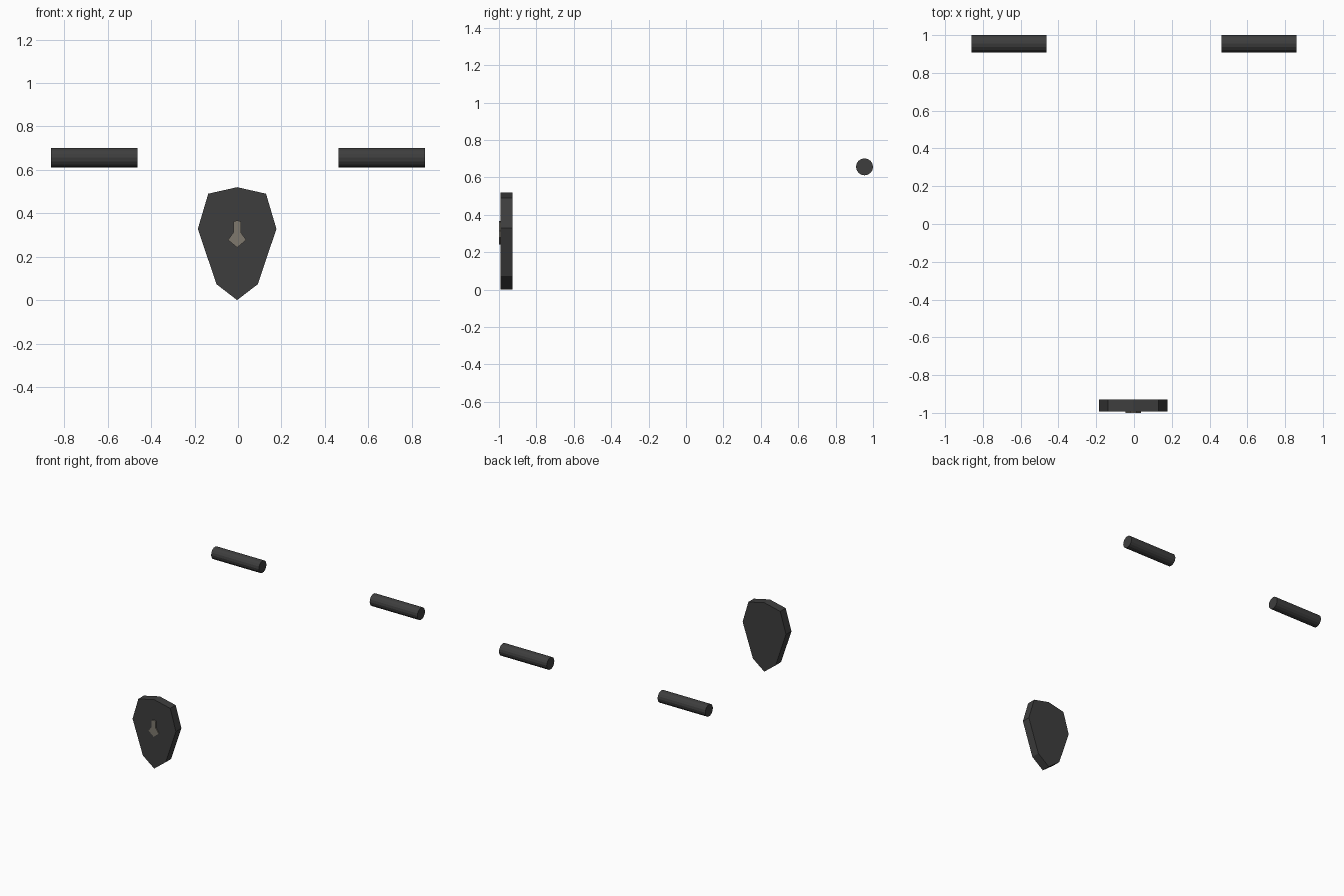
import bpy, bmesh, math
from mathutils import Matrix

if "Cube" in bpy.data.objects:
    bpy.data.objects.remove(bpy.data.objects["Cube"])


def material(name, rgb):
    m = bpy.data.materials.new(name)
    m.diffuse_color = (*rgb, 1)
    m.use_nodes = True
    m.node_tree.nodes["Principled BSDF"].inputs["Base Color"].default_value = m.diffuse_color
    return m


dark = material("dark_grey", (0.048, 0.048, 0.048))
stone = material("warm_grey", (0.21, 0.19, 0.155))


def finish(bm, name, mat):
    bmesh.ops.recalc_face_normals(bm, faces=bm.faces)
    me = bpy.data.meshes.new(name)
    bm.to_mesh(me)
    bm.free()
    me.materials.append(mat)
    ob = bpy.data.objects.new(name, me)
    bpy.context.collection.objects.link(ob)
    return ob


def plate(name, half, y0, y1, mat, cx=-0.004):
    """Extrude a left-right symmetric outline, given top to bottom as (x, z)."""
    outline = half + [(-x, z) for x, z in reversed(half) if x > 0]
    bm = bmesh.new()
    face = bm.faces.new([bm.verts.new((cx + x, y0, z)) for x, z in outline])
    ext = bmesh.ops.extrude_face_region(bm, geom=[face])
    verts = [v for v in ext["geom"] if isinstance(v, bmesh.types.BMVert)]
    bmesh.ops.translate(bm, verts=verts, vec=(0, y1 - y0, 0))
    return finish(bm, name, mat)


# Front shield-shaped plate and its small raised emblem
plate("front_plate", [(0, 0.52), (0.133, 0.49), (0.181, 0.328), (0.095, 0.073), (0, 0)],
      -0.993, -0.928, dark)
plate("front_emblem", [(0, 0.367), (0.017, 0.362), (0.017, 0.312), (0.042, 0.277), (0, 0.242)],
      -1.0, -0.992, stone)

# Pair of rear grips, lying along x
for side, label in ((-1, "left"), (1, "right")):
    bm = bmesh.new()
    bmesh.ops.create_cone(bm, cap_ends=True, segments=16, radius1=0.0455, radius2=0.0455, depth=0.398,
                          matrix=Matrix.Translation((side * 0.662, 0.9545, 0.656))
                          @ Matrix.Rotation(math.pi / 2, 4, 'Y'))
    finish(bm, label + "_grip", dark)
